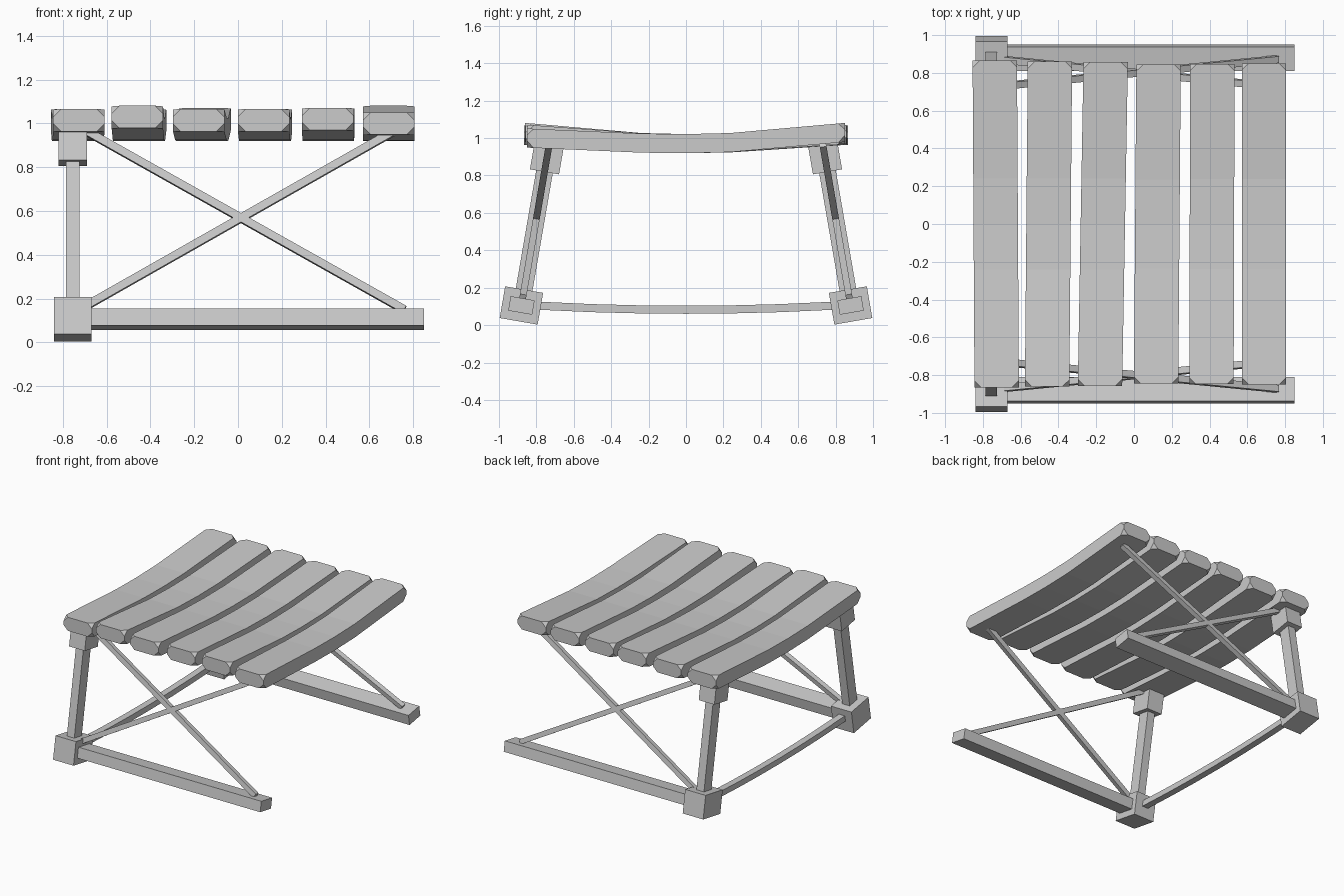
import bpy, bmesh, math
from mathutils import Matrix, Vector

cube = bpy.data.objects.get("Cube")
if cube:
    bpy.data.objects.remove(cube, do_unlink=True)

grey = bpy.data.materials.new("plain grey")
grey.use_nodes = True
grey.diffuse_color = (0.6, 0.6, 0.6, 1)
bsdf = next(n for n in grey.node_tree.nodes if n.type == 'BSDF_PRINCIPLED')
bsdf.inputs["Base Color"].default_value = (0.6, 0.6, 0.6, 1)


def finish(name, bm):
    bmesh.ops.recalc_face_normals(bm, faces=bm.faces)
    mesh = bpy.data.meshes.new(name)
    bm.to_mesh(mesh)
    bm.free()
    mesh.materials.append(grey)
    obj = bpy.data.objects.new(name, mesh)
    bpy.context.collection.objects.link(obj)
    return obj


def box(name, centre, size, frame, turn=0):
    """Box turned about its local y axis, then placed in a leaning frame."""
    bm = bmesh.new()
    place = Matrix.Translation(centre) @ Matrix.Rotation(turn, 4, 'Y')
    bmesh.ops.create_cube(bm, size=1, matrix=frame @ place @ Matrix.Diagonal((*size, 1)))
    return finish(name, bm)


def plank(name, path, width, height, chamfer=0):
    """Rectangular bar swept along y; its end corners can be cut off."""
    bm = bmesh.new()
    rings = []
    for x, y, z in path:
        rings.append([bm.verts.new((x + sx * width / 2, y, z + sz * height / 2))
                      for sx, sz in ((-1, -1), (1, -1), (1, 1), (-1, 1))])
    for a, b in zip(rings, rings[1:]):
        for i in range(4):
            j = (i + 1) % 4
            bm.faces.new((a[i], a[j], b[j], b[i]))
    bm.faces.new(rings[0])
    bm.faces.new(rings[-1])
    if chamfer:
        bmesh.ops.bevel(bm, geom=rings[0] + rings[-1], offset=chamfer,
                        segments=1, affect='VERTICES')
    return finish(name, bm)


def brace(name, start, end, frame):
    """Thin diagonal rod between two (x, height) points of a side frame."""
    a, b = Vector((start[0], 0, start[1])), Vector((end[0], 0, end[1]))
    d = b - a
    box(name, (a + b) / 2, (d.length, 0.036, 0.036), frame, -math.atan2(d.z, d.x))


# Leaning side frames: foot, rail, leg, leg cap and crossed braces
lean = Matrix.Translation((0, -0.88, 0.105)) @ Matrix.Rotation(math.radians(-9.8), 4, 'X')
for side, frame in (("front", lean), ("back", Matrix.Diagonal((1, -1, 1, 1)) @ lean)):
    box(side + "_foot", (-0.755, 0, 0), (0.17, 0.206, 0.172), frame)
    box(side + "_rail", (0.075, 0, 0), (1.55, 0.13, 0.078), frame)
    box(side + "_leg", (-0.755, 0, 0.4), (0.062, 0.09, 0.8), frame)
    box(side + "_leg_cap", (-0.755, 0, 0.8), (0.13, 0.158, 0.15), frame)
    brace(side + "_rising_brace", (-0.72, 0.047), (0.72, 0.876), frame)
    brace(side + "_falling_brace", (-0.7, 0.876), (0.76, 0.044), frame)

# Sagging bar between the two feet
plank("foot_stretcher", [(-0.755, y, 0.082 + 0.022 * (abs(y) / 0.8) ** 2)
                         for y in (-0.82, -0.5, -0.25, 0, 0.25, 0.5, 0.82)], 0.05, 0.043)

# Seat slats: front x, back x, half length, front rise, back rise
slats = [(-0.727, -0.737, 0.865, 0.045, 0.045),
         (-0.46, -0.445, 0.86, 0.06, 0.045),
         (-0.18, -0.15, 0.857, 0.045, 0.05),
         (0.117, 0.13, 0.845, 0.045, 0.045),
         (0.41, 0.415, 0.848, 0.05, 0.05),
         (0.688, 0.688, 0.85, 0.03, 0.06)]
for n, (xf, xb, half, rise_f, rise_b) in enumerate(slats, 1):
    path = []
    for t in (-1, -0.65, -0.28, 0, 0.28, 0.65, 1):
        rise = rise_f if t < 0 else rise_b
        sag = max(0, (abs(t) - 0.2) / 0.8)
        path.append((xf + (xb - xf) * (t + 1) / 2, t * half, 0.97 + rise * sag))
    plank(f"seat_slat_{n}", path, 0.235, 0.102, 0.036)
